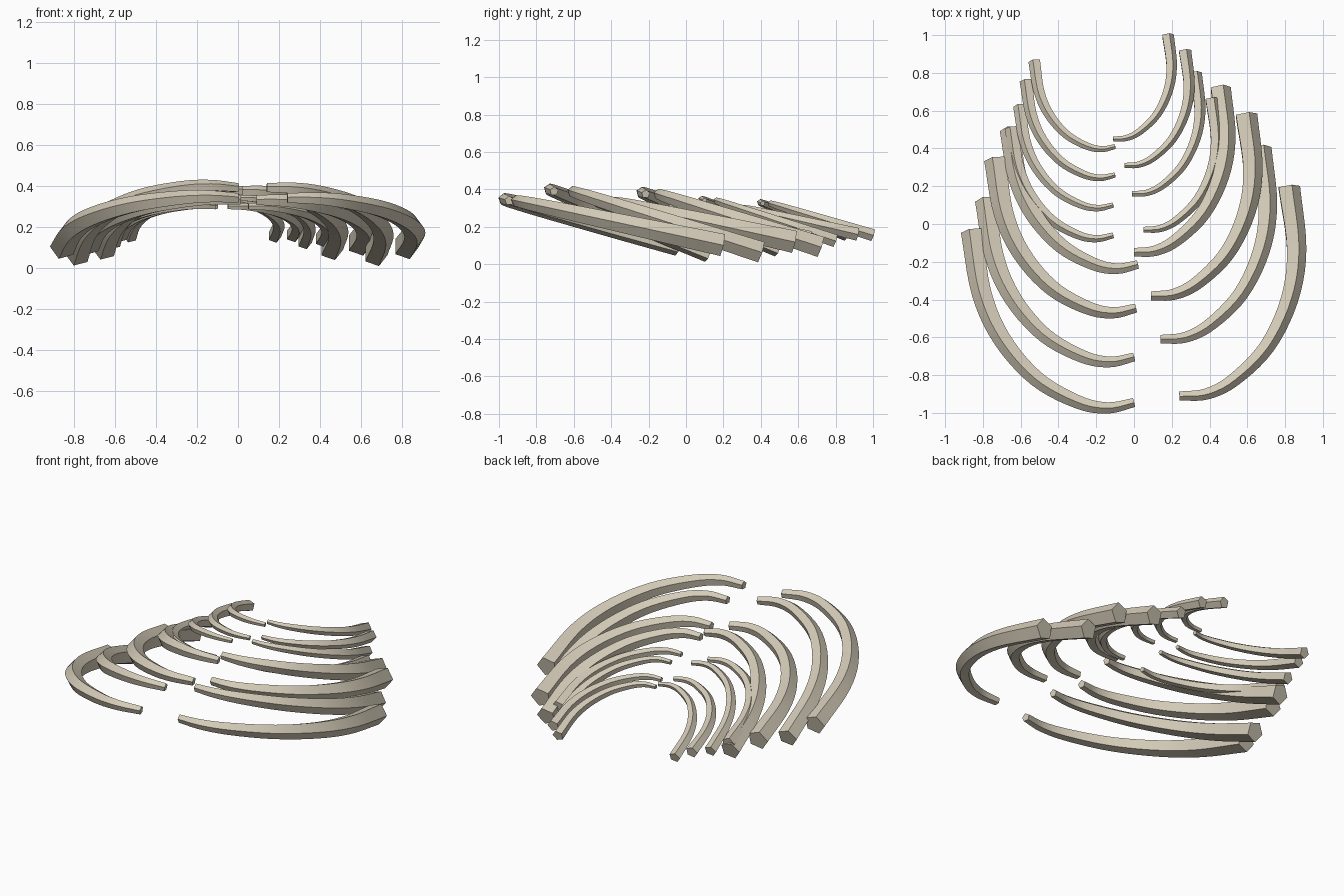
import bpy, bmesh, math
from mathutils import Vector

if "Cube" in bpy.data.objects:
    bpy.data.objects.remove(bpy.data.objects["Cube"])

bone = bpy.data.materials.new("bone")
bone.diffuse_color = (0.66, 0.60, 0.48, 1)
bone.use_nodes = True
bone.node_tree.nodes["Principled BSDF"].inputs["Base Color"].default_value = bone.diffuse_color

# Shared rib path seen from above, from thin tip to thick end (right side)
PATH = [Vector(p) for p in [(0, 0), (.143, .011), (.286, .085), (.46, .26),
                            (.577, .508), (.614, .772), (.575, 1.10)]]
CHORD = PATH[-1].length
TURN = math.radians(15.7)      # left ribs are swung outwards by this angle

# right tip xy, left tip xy, length, thick radius, tip height, end height
RIBS = [
    ((-.11, .45), (-.10, .41), .62, .034, .325, .155),
    ((-.05, .31), (-.10, .26), .685, .036, .300, .160),
    ((-.01, .16), (-.11, .10), .72, .036, .340, .125),
    ((.05, -.03), (-.11, -.06), .78, .040, .300, .140),
    ((.00, -.15), (.02, -.215), .98, .059, .375, .093),
    ((.09, -.38), (.01, -.445), 1.08, .063, .330, .120),
    ((.14, -.61), (.00, -.705), 1.14, .060, .390, .065),
    ((.24, -.91), (.00, -.945), 1.245, .063, .340, .103),
]


def smooth_path(pts, steps=5):
    """Catmull-Rom spline through the points."""
    ext = [2 * pts[0] - pts[1]] + pts + [2 * pts[-1] - pts[-2]]
    out = []
    for i in range(1, len(ext) - 2):
        a, b, c, d = ext[i - 1:i + 3]
        for k in range(steps):
            t = k / steps
            out.append(.5 * (2 * b + (c - a) * t + (2 * a - 5 * b + 4 * c - d) * t * t
                             + (3 * b - a - 3 * c + d) * t ** 3))
    return out + [pts[-1]]


def rib(name, tip, length, radius, z_tip, z_end, side):
    s = length / CHORD
    turn = -TURN if side < 0 else 0
    ca, sa = math.cos(turn), math.sin(turn)
    flat = [Vector((p.x * ca - p.y * sa, p.x * sa + p.y * ca)) * s for p in smooth_path(PATH)]
    slope = (z_end - z_tip) / flat[-1].y
    pts = [Vector((tip[0] + side * p.x, tip[1] + p.y, z_tip + slope * p.y)) for p in flat]
    up = Vector((0, -slope, 1)).normalized()
    bm = bmesh.new()
    rings = []
    n = len(pts)
    for i, p in enumerate(pts):
        tan = (pts[min(i + 1, n - 1)] - pts[max(i - 1, 0)]).normalized()
        out = tan.cross(up).normalized() * side
        r = radius * (.4 + .6 * i / (n - 1))
        # five-sided section with one corner pointing outwards
        rings.append([bm.verts.new(p + r * (math.cos(a) * out + math.sin(a) * up))
                      for a in (k * math.tau / 5 for k in range(5))])
    for a, b in zip(rings, rings[1:]):
        for k in range(5):
            bm.faces.new((a[k], a[(k + 1) % 5], b[(k + 1) % 5], b[k]))
    bm.faces.new(rings[0])
    bm.faces.new(rings[-1])
    bmesh.ops.recalc_face_normals(bm, faces=bm.faces)
    me = bpy.data.meshes.new(name)
    bm.to_mesh(me)
    bm.free()
    me.materials.append(bone)
    ob = bpy.data.objects.new(name, me)
    bpy.context.collection.objects.link(ob)
    bpy.context.view_layer.objects.active = ob
    ob.select_set(True)


# Eight rib pairs
for i, (rt, lt, length, rad, z0, z1) in enumerate(RIBS, 1):
    rib(f"right_rib_{i}", rt, length, rad, z0, z1, 1)
    rib(f"left_rib_{i}", lt, length, rad, z0, z1, -1)
bpy.ops.object.shade_smooth_by_angle(angle=math.radians(30))
